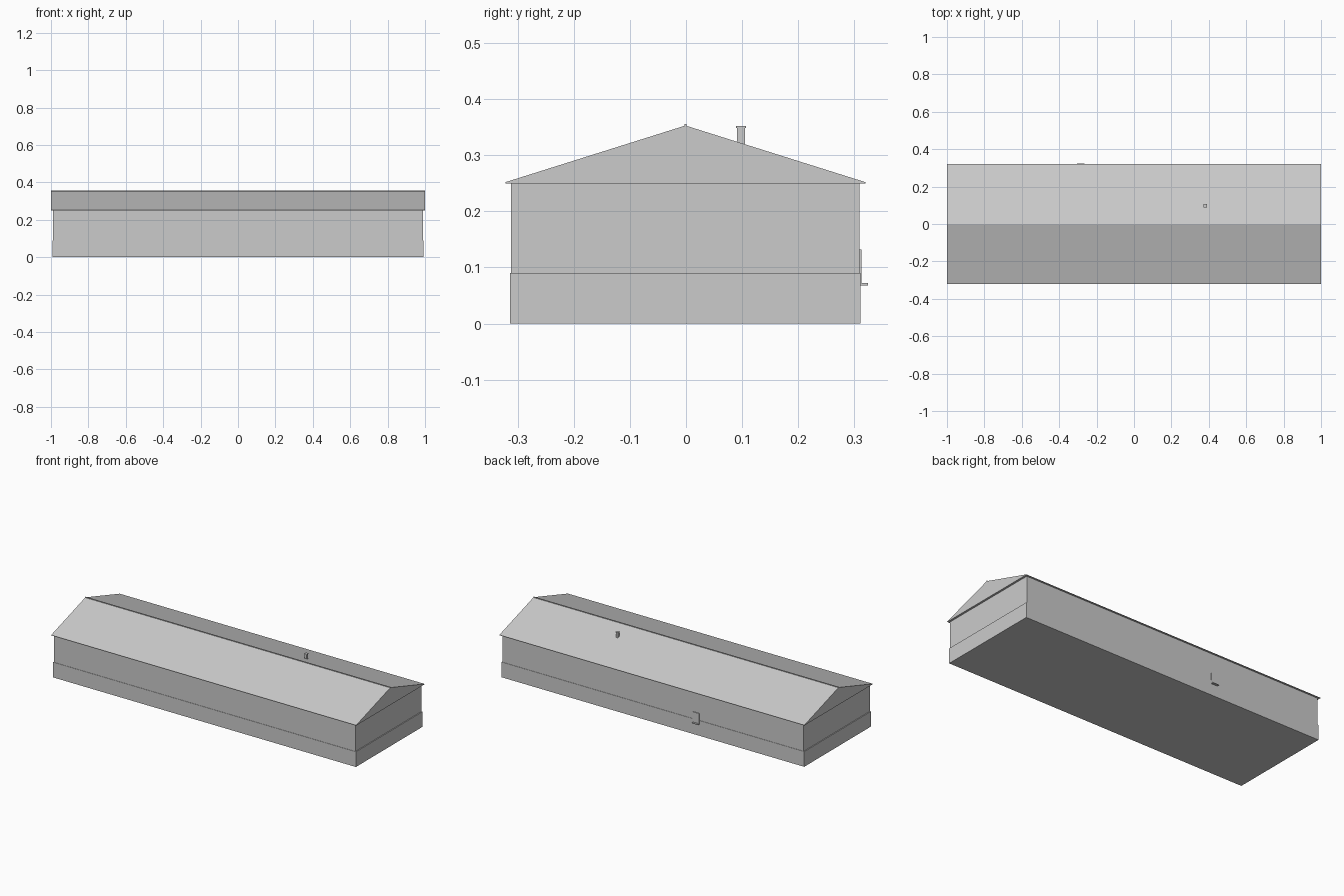
import bpy
import bmesh

cube = bpy.data.objects.get("Cube")
if cube:
    bpy.data.objects.remove(cube, do_unlink=True)

# Single flat grey
grey = bpy.data.materials.new("plain_grey")
grey.use_nodes = True
colour = (0.6, 0.6, 0.6, 1)
grey.diffuse_color = colour
grey.node_tree.nodes["Principled BSDF"].inputs["Base Color"].default_value = colour


def finish(name, bm):
    bmesh.ops.recalc_face_normals(bm, faces=bm.faces)
    mesh = bpy.data.meshes.new(name)
    bm.to_mesh(mesh)
    bm.free()
    mesh.materials.append(grey)
    obj = bpy.data.objects.new(name, mesh)
    bpy.context.collection.objects.link(obj)
    return obj


def box(name, x, y, z):
    """Box from (low, high) ranges on each axis."""
    bm = bmesh.new()
    bmesh.ops.create_cube(bm, size=1)
    for v in bm.verts:
        for i, (low, high) in enumerate((x, y, z)):
            v.co[i] = high if v.co[i] > 0 else low
    return finish(name, bm)


def prism(name, profile, half_length):
    """Extrude a (y, z) profile along x."""
    bm = bmesh.new()
    face = bm.faces.new([bm.verts.new((-half_length, y, z)) for y, z in profile])
    ends = bmesh.ops.extrude_face_region(bm, geom=[face])["geom"]
    moved = [g for g in ends if isinstance(g, bmesh.types.BMVert)]
    bmesh.ops.translate(bm, verts=moved, vec=(2 * half_length, 0, 0))
    return finish(name, bm)


# Walls above a slightly wider plinth
eave = 0.252
box("plinth", (-0.993, 0.993), (-0.314, 0.311), (0, 0.09))
box("walls", (-0.988, 0.988), (-0.312, 0.309), (0.09, eave))

# Closed gable roof with overhanging eaves and a thin ridge cap
prism("roof", [(-0.322, eave - 0.002), (0.32, eave - 0.002), (0.32, eave),
               (-0.001, 0.353), (-0.322, eave)], 1)
box("ridge_cap", (-1, 1), (-0.003, 0.001), (0.35, 0.356))

# Chimney and its cap
cx, cy = 0.38, 0.098
for name, r, z in (("chimney", 0.007, (0.31, 0.35)),
                   ("chimney_cap", 0.009, (0.349, 0.352))):
    box(name, (cx - r, cx + r), (cy - r, cy + r), z)

# Back door and its step
door_x = (-0.305, -0.265)
box("back_door", door_x, (0.305, 0.313), (0.07, 0.132))
box("door_step", door_x, (0.305, 0.324), (0.068, 0.072))
